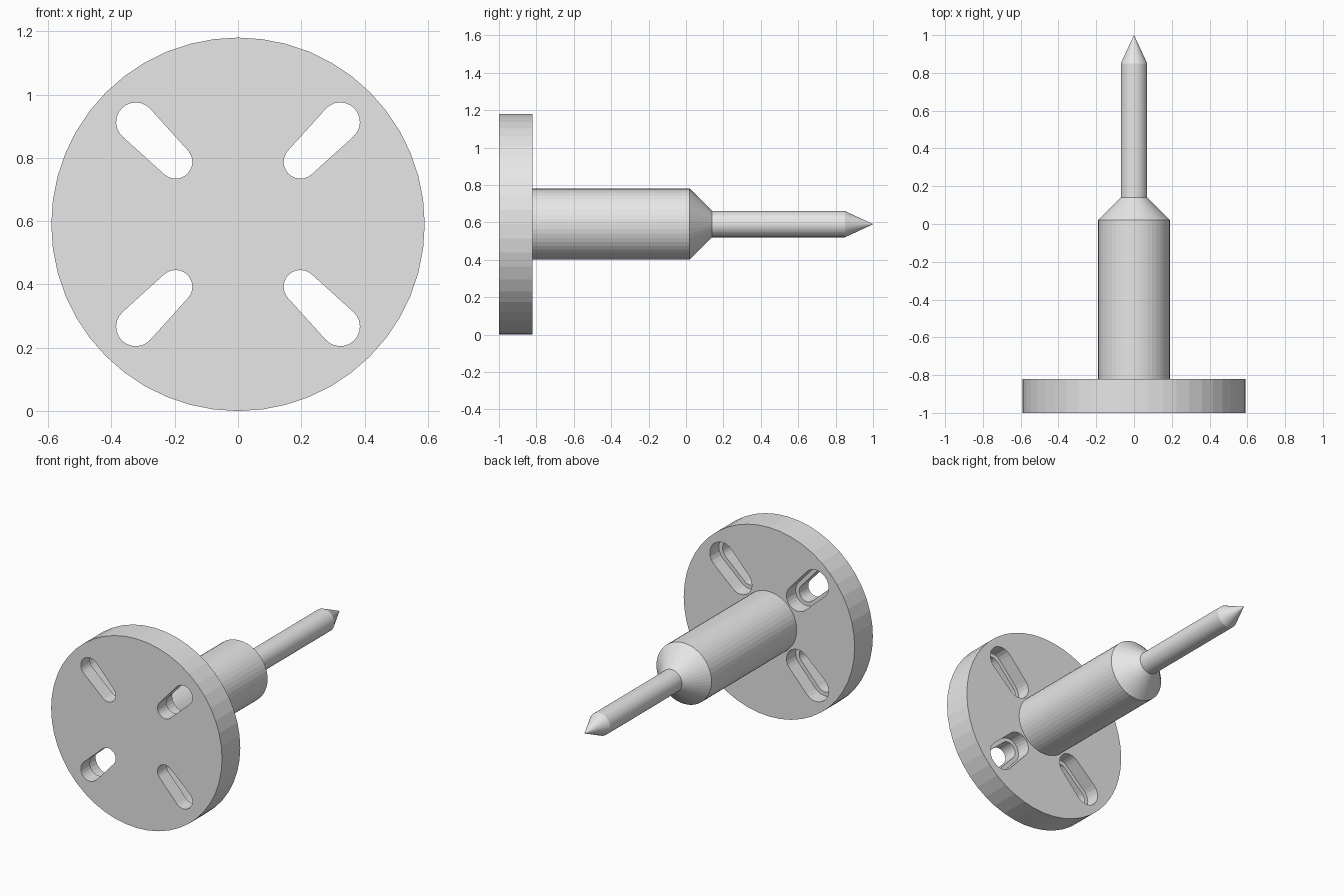
import bpy, bmesh
from math import sin, cos, pi, radians, hypot, asin

if "Cube" in bpy.data.objects:
    bpy.data.objects.remove(bpy.data.objects["Cube"], do_unlink=True)

AXIS_Z = 0.59
SEGMENTS = 48

metal = bpy.data.materials.new("plain grey")
metal.use_nodes = True
GREY = (0.8, 0.8, 0.8, 1)
metal.diffuse_color = GREY
metal.node_tree.nodes["Principled BSDF"].inputs["Base Color"].default_value = GREY


def finish(name, bm):
    bmesh.ops.recalc_face_normals(bm, faces=bm.faces)
    mesh = bpy.data.meshes.new(name)
    bm.to_mesh(mesh)
    bm.free()
    mesh.materials.append(metal)
    obj = bpy.data.objects.new(name, mesh)
    bpy.context.collection.objects.link(obj)
    return obj


def loft(bm, rings):
    """Skin equal-length rings of points and cap both ends."""
    loops = [[bm.verts.new(p) for p in ring] for ring in rings]
    n = len(loops[0])
    for a, b in zip(loops, loops[1:]):
        for i in range(n):
            j = (i + 1) % n
            bm.faces.new((a[i], a[j], b[j], b[i]))
    bm.faces.new(loops[0])
    bm.faces.new(loops[-1])


def circle(radius, y):
    return [(radius * cos(2 * pi * i / SEGMENTS), y,
             AXIS_Z + radius * sin(2 * pi * i / SEGMENTS)) for i in range(SEGMENTS)]


def turned(name, profile):
    bm = bmesh.new()
    loft(bm, [circle(r, y) for r, y in profile])
    bmesh.ops.remove_doubles(bm, verts=bm.verts, dist=0.0001)
    return finish(name, bm)


def slot(angle, y, grow):
    """Tapered slot outline running outward from the axis."""
    inner, outer = 0.279, 0.457
    r_in, r_out = 0.053 + grow, 0.062 + grow
    lean = pi / 2 + asin((r_out - r_in) / (outer - inner))
    points = []
    for centre, radius, start, end in ((outer, r_out, -lean, lean),
                                       (inner, r_in, lean, 2 * pi - lean)):
        for i in range(13):
            t = start + (end - start) * i / 12
            u, v = centre + radius * cos(t), radius * sin(t)
            points.append((u * cos(angle) - v * sin(angle), y,
                           AXIS_Z + u * sin(angle) + v * cos(angle)))
    return points


# Round flange
flange = turned("flange", [(0.59, -1), (0.59, -0.82)])

# Four stepped slots, wider at the back
bm = bmesh.new()
for k in range(4):
    a = radians(45 + 90 * k)
    loft(bm, [slot(a, -1.1, 0), slot(a, -0.91, 0),
              slot(a, -0.91, 0.025), slot(a, -0.7, 0.025)])
cutter = finish("slot_cutter", bm)
cutter.hide_render = True

cut = flange.modifiers.new("slots", 'BOOLEAN')
cut.operation = 'DIFFERENCE'
cut.solver = 'EXACT'
cut.object = cutter
bpy.context.view_layer.objects.active = flange
bpy.ops.object.modifier_apply(modifier=cut.name)
bpy.data.objects.remove(cutter, do_unlink=True)

# Thick body, shoulder, thin pin and point
turned("pointed_shaft", [(0.19, -0.82), (0.19, 0.02), (0.07, 0.14),
                         (0.07, 0.85), (0.0005, 1)])
